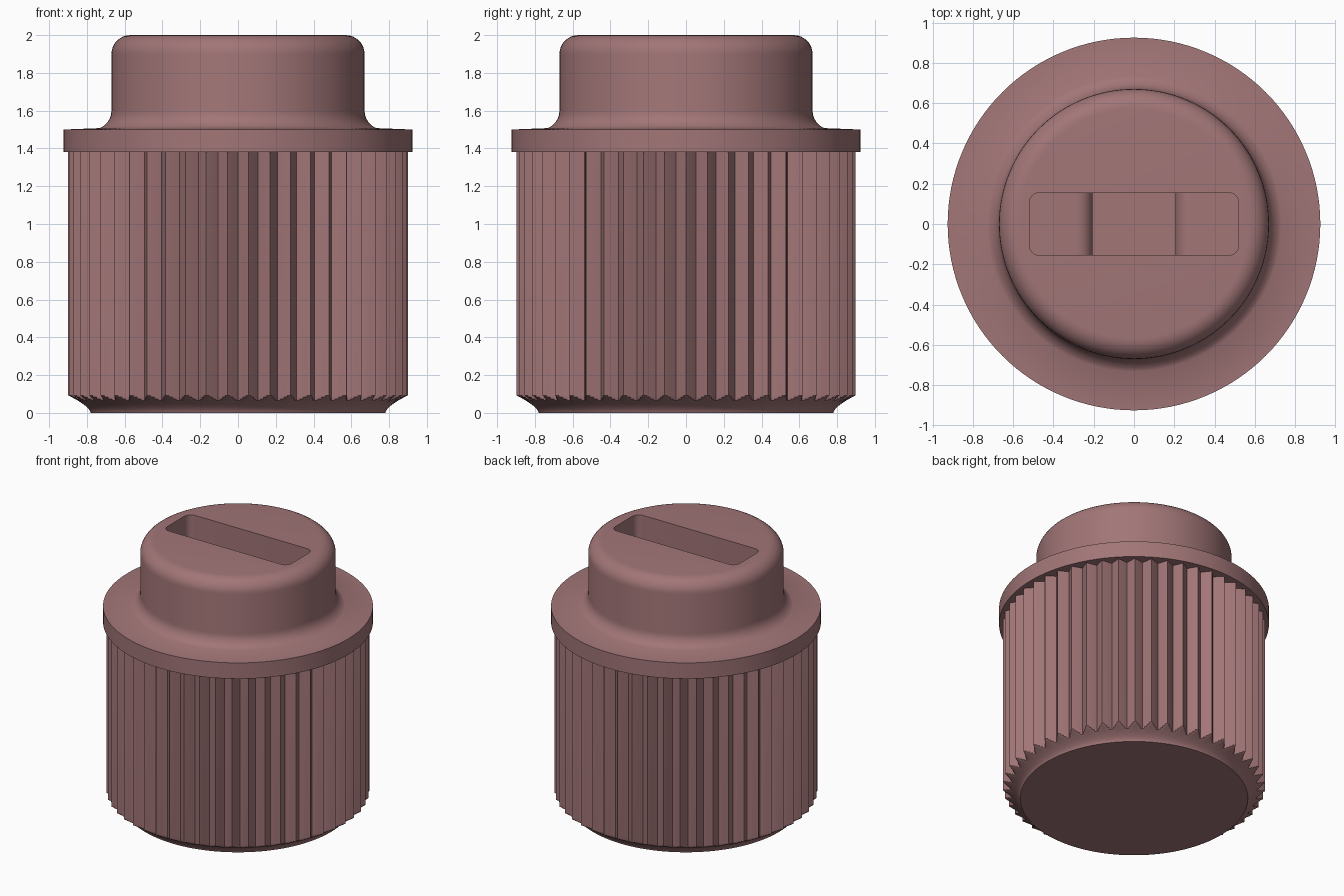
import bpy, bmesh
from math import sin, cos, pi, radians

if "Cube" in bpy.data.objects:
    bpy.data.objects.remove(bpy.data.objects["Cube"])

mat = bpy.data.materials.new("dusty_red")
mat.diffuse_color = (0.36, 0.18, 0.185, 1)
mat.use_nodes = True
mat.node_tree.nodes["Principled BSDF"].inputs["Base Color"].default_value = mat.diffuse_color


def finish(bm, name):
    bmesh.ops.recalc_face_normals(bm, faces=bm.faces)
    mesh = bpy.data.meshes.new(name)
    bm.to_mesh(mesh)
    bm.free()
    obj = bpy.data.objects.new(name, mesh)
    bpy.context.collection.objects.link(obj)
    mesh.materials.append(mat)
    return obj


def stack(name, levels, n, radius):
    """Skin closed rings; radius(level, i) gives the radius, level[1] the height."""
    bm = bmesh.new()
    rings = [[bm.verts.new((radius(lv, i) * cos(2 * pi * i / n),
                            radius(lv, i) * sin(2 * pi * i / n), lv[1]))
              for i in range(n)] for lv in levels]
    for a, b in zip(rings, rings[1:]):
        for i in range(n):
            j = (i + 1) % n
            bm.faces.new((a[i], a[j], b[j], b[i]))
    bm.faces.new(rings[0])
    bm.faces.new(rings[-1])
    return finish(bm, name)


def arc(cx, cz, r, a0, a1, n=8):
    return [(cx + r * cos(radians(a0 + (a1 - a0) * k / n)),
             cz + r * sin(radians(a0 + (a1 - a0) * k / n))) for k in range(n + 1)]


# Fluted body with V grooves and a coved foot
TEETH, STEPS = 50, 8


def flute(level, i):
    t = abs((i % STEPS) / STEPS - 0.5) * 2
    return min(level[0], 0.842 + 0.058 * t)


cove = [(0.78 + 0.12 * (k / 10) ** 1.6, 0.093 * k / 10) for k in range(11)]
body = stack("fluted_body", cove + [(0.9, 1.385)], TEETH * STEPS, flute)

# Flange and rounded boss
profile = [(0.925, 1.38), (0.925, 1.5)]
profile += arc(0.77, 1.6, 0.1, 270, 180)[2:]
profile += arc(0.57, 1.9, 0.1, 0, 90)
cap = stack("flange_and_boss", profile, 128, lambda lv, i: lv[0])

# Slot cutter: two ledges rounding down into a deeper middle
right = [(0.205, 1.4)] + arc(0.285, 1.57, 0.08, 180, 90) + [(0.52, 1.65), (0.52, 2.2)]
outline = right + [(-x, z) for x, z in reversed(right)]
bm = bmesh.new()
face = bm.faces.new([bm.verts.new((x, -0.155, z)) for x, z in outline])
ext = bmesh.ops.extrude_face_region(bm, geom=[face])
bmesh.ops.translate(bm, vec=(0, 0.31, 0),
                    verts=[v for v in ext["geom"] if isinstance(v, bmesh.types.BMVert)])
ends = [e for e in bm.edges if all(abs(v.co.x) > 0.51 for v in e.verts)
        and abs(e.verts[0].co.z - e.verts[1].co.z) > 0.1]
bmesh.ops.bevel(bm, geom=ends, offset=0.05, segments=6, profile=0.5, affect='EDGES')
cutter = finish(bm, "slot_cutter")
cutter.hide_render = True

mod = cap.modifiers.new("slot", 'BOOLEAN')
mod.operation = 'DIFFERENCE'
mod.solver = 'EXACT'
mod.object = cutter
bpy.ops.object.select_all(action='DESELECT')
bpy.context.view_layer.objects.active = cap
cap.select_set(True)
bpy.ops.object.modifier_apply(modifier=mod.name)
bpy.data.objects.remove(cutter)

# Smooth curves, crisp edges
body.select_set(True)
bpy.ops.object.shade_smooth_by_angle(angle=radians(30))
